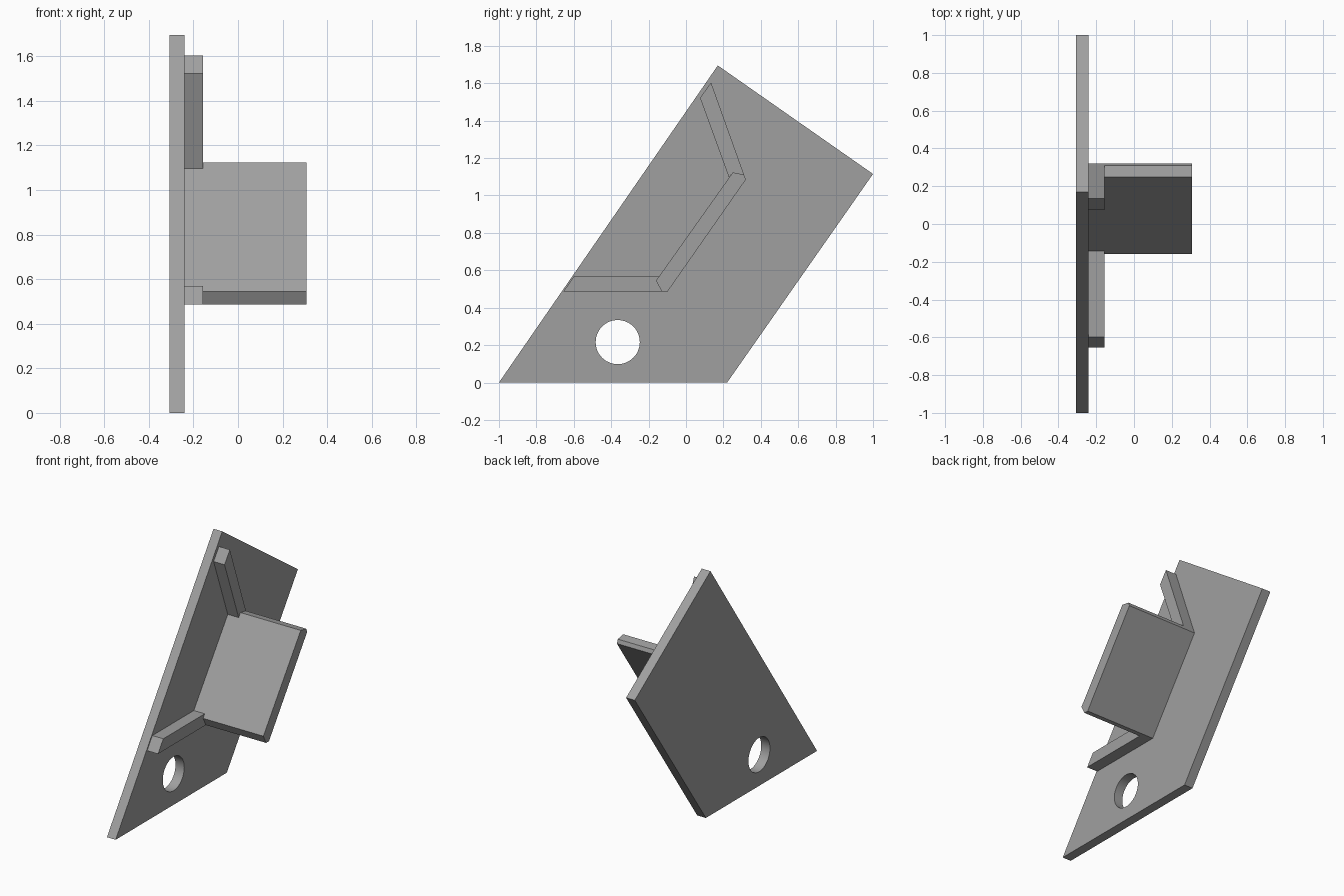
import bpy, bmesh, math

if "Cube" in bpy.data.objects:
    bpy.data.objects.remove(bpy.data.objects["Cube"])

grey = bpy.data.materials.new("plain grey")
grey.diffuse_color = (0.35, 0.35, 0.35, 1)
grey.use_nodes = True
grey.node_tree.nodes["Principled BSDF"].inputs["Base Color"].default_value = grey.diffuse_color


def extrude_profile(name, profile, x0, x1):
    """Flat (y, z) outline extruded along x from x0 to x1."""
    bm = bmesh.new()
    face = bm.faces.new([bm.verts.new((x0, y, z)) for y, z in profile])
    res = bmesh.ops.extrude_face_region(bm, geom=[face])
    moved = [v for v in res["geom"] if isinstance(v, bmesh.types.BMVert)]
    bmesh.ops.translate(bm, verts=moved, vec=(x1 - x0, 0, 0))
    bmesh.ops.recalc_face_normals(bm, faces=bm.faces)
    mesh = bpy.data.meshes.new(name)
    bm.to_mesh(mesh)
    bm.free()
    mesh.materials.append(grey)
    obj = bpy.data.objects.new(name, mesh)
    bpy.context.collection.objects.link(obj)
    return obj


LEFT, FACE, RIB, RIGHT = -0.307, -0.24, -0.156, 0.307

# Slanted mounting plate
plate = extrude_profile("mounting_plate",
                        [(-1, 0), (0.22, 0), (1, 1.115), (0.17, 1.695)], LEFT, FACE)

# Round bolt hole through the plate
circle = [(-0.365 + 0.118 * math.cos(a), 0.216 + 0.118 * math.sin(a))
          for a in (2 * math.pi * i / 48 for i in range(48))]
cutter = extrude_profile("hole_cutter", circle, LEFT - 0.1, FACE + 0.1)
cutter.hide_render = True
cutter.hide_set(True)
cut = plate.modifiers.new("bolt_hole", "BOOLEAN")
cut.object = cutter
cut.operation = "DIFFERENCE"
cut.solver = "EXACT"

# Wide shelf standing out from the plate
extrude_profile("shelf",
                [(-0.13, 0.487), (-0.098, 0.487), (0.32, 1.085),
                 (0.31, 1.112), (0.25, 1.123), (-0.16, 0.545)], FACE, RIGHT)

# Narrow ribs running off both ends of the shelf
extrude_profile("lower_rib",
                [(-0.655, 0.487), (-0.13, 0.487), (-0.16, 0.545),
                 (-0.142, 0.57), (-0.597, 0.57)], FACE, RIB)
extrude_profile("upper_rib",
                [(0.23, 1.096), (0.25, 1.123), (0.31, 1.112),
                 (0.134, 1.604), (0.075, 1.522)], FACE, RIB)

# Smooth hole wall, sharp plate edges
bpy.context.view_layer.objects.active = plate
plate.select_set(True)
bpy.ops.object.modifier_apply(modifier="bolt_hole")
bpy.data.objects.remove(cutter)
bpy.ops.object.shade_smooth_by_angle(angle=math.radians(30))
